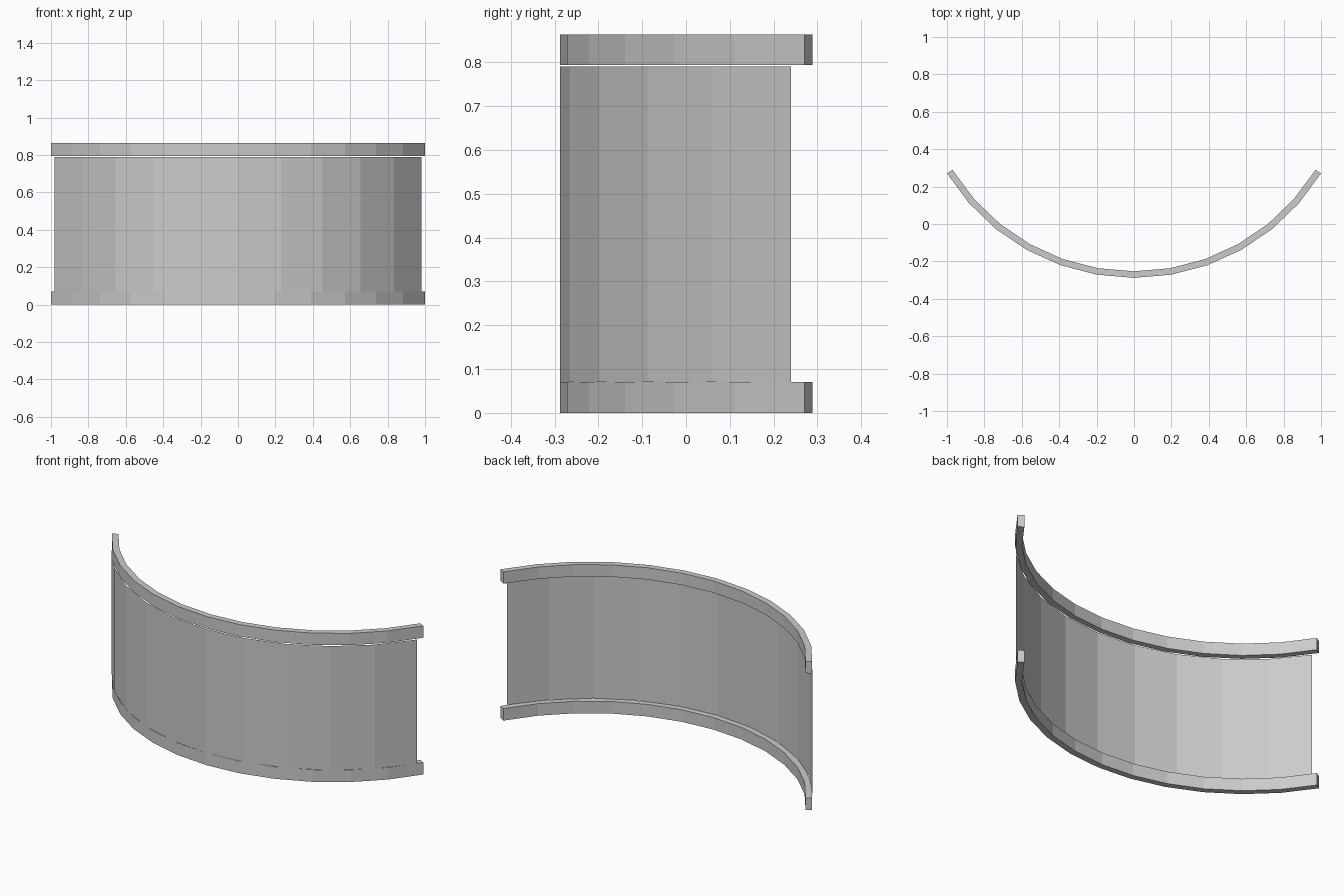
import bpy, bmesh
from math import sin, cos, radians

if "Cube" in bpy.data.objects:
    bpy.data.objects.remove(bpy.data.objects["Cube"])

CY = 0.886          # y of the common arc centre
R_OUT, R_IN = 1.174, 1.139


def arc(radius, half_angle, segments):
    """Points on an arc bulging towards the front (-y)."""
    angles = [radians(half_angle) * (2 * i / segments - 1) for i in range(segments + 1)]
    return [(radius * sin(a), CY - radius * cos(a)) for a in angles]


def extruded(name, build, z0, z1):
    bm = bmesh.new()
    build(bm, z0, z1)
    mesh = bpy.data.meshes.new(name)
    bm.to_mesh(mesh)
    bm.free()
    obj = bpy.data.objects.new(name, mesh)
    bpy.context.collection.objects.link(obj)
    return obj


def rail(bm, z0, z1):
    # rectangular section swept round the arc, closed at both ends
    rings = []
    for (xo, yo), (xi, yi) in zip(arc(R_OUT, 58.4, 12), arc(R_IN, 58.4, 12)):
        rings.append([bm.verts.new(p) for p in
                      ((xo, yo, z0), (xi, yi, z0), (xi, yi, z1), (xo, yo, z1))])
    for a, b in zip(rings, rings[1:]):
        for k in range(4):
            n = (k + 1) % 4
            bm.faces.new((a[k], a[n], b[n], b[k]))
    bm.faces.new(rings[0])
    bm.faces.new(rings[-1])
    bmesh.ops.recalc_face_normals(bm, faces=bm.faces)


def sheet(bm, z0, z1):
    # single-surface curved panel facing the front
    cols = [(bm.verts.new((x, y, z0)), bm.verts.new((x, y, z1)))
            for x, y in arc(R_OUT, 56.6, 10)]
    for a, b in zip(cols, cols[1:]):
        bm.faces.new((a[0], b[0], b[1], a[1]))


# Bottom and top rails
extruded("bottom_rail", rail, 0.0, 0.07)
extruded("top_rail", rail, 0.794, 0.863)

# Curved panel between the rails
extruded("curved_panel", sheet, 0.07, 0.79)
